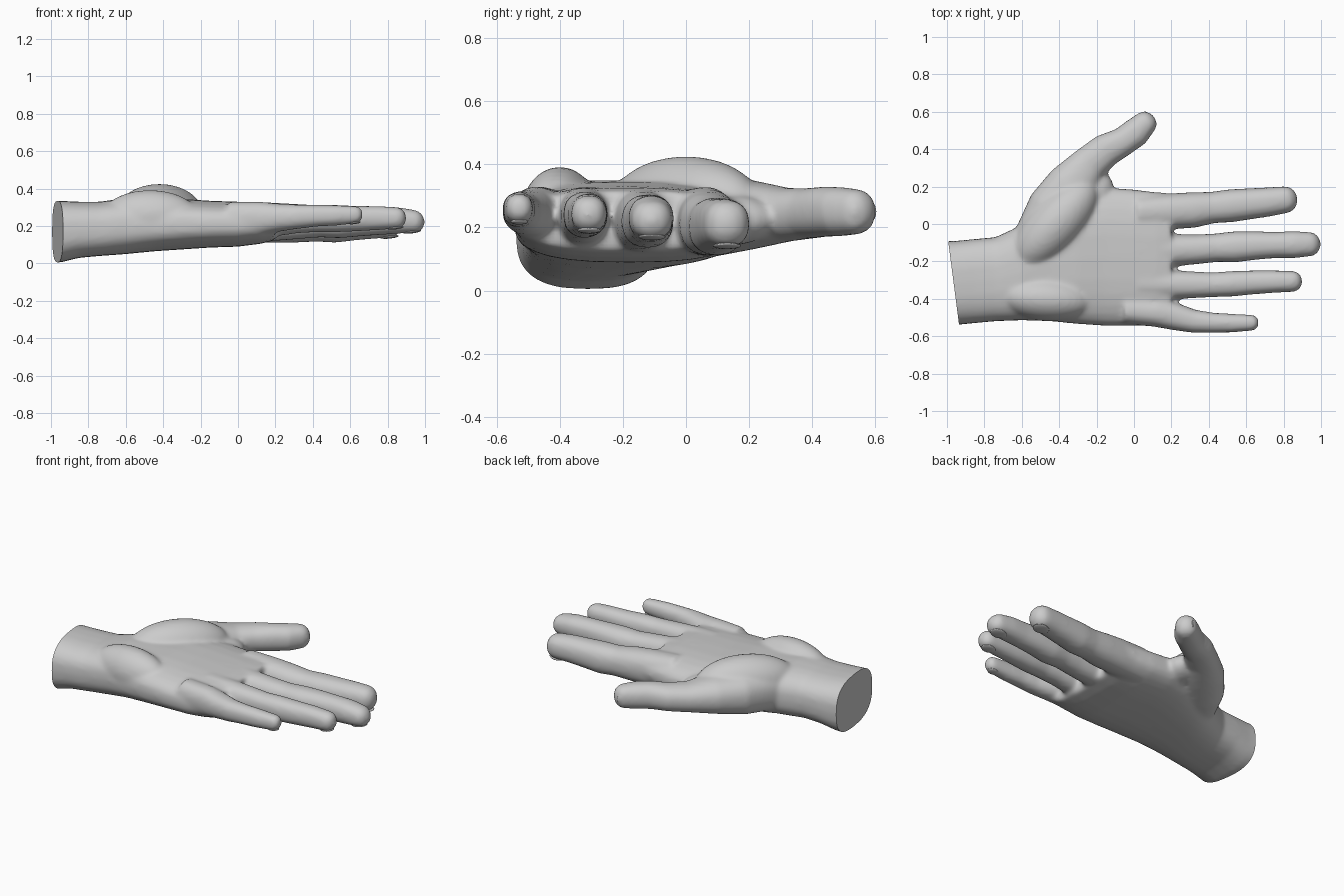
import bpy, bmesh, math
from mathutils import Vector, Matrix

skin = bpy.data.materials.new("grey skin")
skin.diffuse_color = (0.6, 0.6, 0.6, 1)
SIDES = 28


def add_loft(bm, stations, power=2.3, axis=None):
    """Skin superellipse rings: each station is x, y, z, half width, half height."""
    rings = []
    pts = [Vector(s[:3]) for s in stations]
    for i, (p, s) in enumerate(zip(pts, stations)):
        t = axis or pts[min(i + 1, len(pts) - 1)] - pts[max(i - 1, 0)]
        t = Vector((t.x, t.y, 0)).normalized()
        side = Vector((-t.y, t.x, 0))
        ring = []
        for k in range(SIDES):
            a = 2 * math.pi * k / SIDES
            c, d = math.cos(a), math.sin(a)
            u = math.copysign(abs(c) ** (2 / power), c) * s[3]
            v = math.copysign(abs(d) ** (2 / power), d) * s[4]
            ring.append(bm.verts.new(p + side * u + Vector((0, 0, v))))
        rings.append(ring)
    for a, b in zip(rings, rings[1:]):
        for k in range(SIDES):
            n = (k + 1) % SIDES
            bm.faces.new((a[k], a[n], b[n], b[k]))
    bm.faces.new(rings[0][::-1])
    bm.faces.new(rings[-1])


def add_digit(bm, stations):
    """Loft with a rounded tip grown past the last station."""
    a, b = Vector(stations[-2][:3]), Vector(stations[-1][:3])
    d = (b - a).normalized()
    w, h = stations[-1][3:]
    tip = [(*(b + d * w * 0.9 * math.sin(t)), w * math.cos(t), h * math.cos(t))
           for t in (0.35, 0.7, 1.0, 1.25, 1.45)]
    add_loft(bm, list(stations) + tip)


def add_mound(bm, loc, size, turn):
    m = Matrix.Translation(loc) @ Matrix.Rotation(math.radians(turn), 4, 'Z') @ Matrix.Diagonal((*size, 1))
    bmesh.ops.create_uvsphere(bm, u_segments=32, v_segments=20, radius=1, matrix=m)


bm = bmesh.new()

# Wrist and palm
add_loft(bm, [(-1.10, -0.31, 0.17, 0.215, 0.165), (-0.95, -0.315, 0.17, 0.225, 0.165),
              (-0.85, -0.305, 0.18, 0.225, 0.15), (-0.74, -0.295, 0.185, 0.225, 0.145),
              (-0.60, -0.26, 0.20, 0.255, 0.15), (-0.45, -0.215, 0.205, 0.305, 0.14),
              (-0.30, -0.185, 0.21, 0.35, 0.135), (-0.15, -0.175, 0.21, 0.37, 0.125),
              (0.0, -0.18, 0.21, 0.365, 0.12), (0.12, -0.185, 0.215, 0.355, 0.11),
              (0.20, -0.18, 0.22, 0.345, 0.095)], 2.7, Vector((1, 0, 0)))

# Thumb base and heel of the palm
add_mound(bm, (-0.42, 0.0, 0.27), (0.30, 0.145, 0.155), 47)
add_mound(bm, (-0.47, -0.40, 0.25), (0.26, 0.12, 0.142), -4)

# Fingers
index = [(0.02, 0.06, 0.22, 0.09, 0.11), (0.20, 0.068, 0.215, 0.096, 0.105),
         (0.32, 0.075, 0.21, 0.095, 0.098), (0.42, 0.088, 0.205, 0.084, 0.088),
         (0.52, 0.098, 0.203, 0.088, 0.092), (0.62, 0.108, 0.208, 0.083, 0.085),
         (0.72, 0.118, 0.212, 0.078, 0.08), (0.81, 0.13, 0.212, 0.072, 0.075)]
middle = [(0.02, -0.14, 0.225, 0.085, 0.105), (0.22, -0.14, 0.22, 0.085, 0.098),
          (0.34, -0.135, 0.22, 0.079, 0.088), (0.44, -0.127, 0.22, 0.076, 0.08),
          (0.54, -0.122, 0.22, 0.083, 0.085), (0.65, -0.115, 0.225, 0.076, 0.08),
          (0.76, -0.112, 0.228, 0.07, 0.075), (0.86, -0.11, 0.23, 0.072, 0.07),
          (0.94, -0.108, 0.225, 0.065, 0.062)]
ring = [(0.02, -0.32, 0.23, 0.08, 0.10), (0.20, -0.325, 0.235, 0.078, 0.09),
        (0.32, -0.325, 0.24, 0.071, 0.078), (0.42, -0.325, 0.24, 0.066, 0.072),
        (0.52, -0.32, 0.24, 0.068, 0.073), (0.64, -0.312, 0.24, 0.064, 0.068),
        (0.75, -0.308, 0.243, 0.06, 0.064), (0.85, -0.307, 0.243, 0.056, 0.058)]
little = [(-0.05, -0.46, 0.23, 0.075, 0.10), (0.12, -0.475, 0.24, 0.075, 0.09),
          (0.22, -0.495, 0.245, 0.073, 0.075), (0.32, -0.52, 0.25, 0.062, 0.065),
          (0.42, -0.528, 0.255, 0.054, 0.058), (0.52, -0.53, 0.257, 0.05, 0.055),
          (0.63, -0.528, 0.26, 0.043, 0.047)]
thumb = [(-0.55, -0.08, 0.22, 0.10, 0.12), (-0.44, 0.07, 0.23, 0.14, 0.125),
         (-0.33, 0.20, 0.24, 0.14, 0.11), (-0.24, 0.32, 0.24, 0.10, 0.085),
         (-0.15, 0.395, 0.245, 0.09, 0.08), (-0.06, 0.44, 0.25, 0.077, 0.08),
         (0.01, 0.49, 0.25, 0.078, 0.078), (0.06, 0.54, 0.25, 0.065, 0.072)]
for digit in (index, middle, ring, little, thumb):
    add_digit(bm, digit)

# Web between thumb and palm
add_mound(bm, (-0.22, 0.15, 0.225), (0.14, 0.10, 0.08), 60)

bmesh.ops.recalc_face_normals(bm, faces=bm.faces)
mesh = bpy.data.meshes.new("hand")
bm.to_mesh(mesh)
bm.free()
hand = bpy.data.objects.new("hand", mesh)
bpy.context.collection.objects.link(hand)
mesh.materials.append(skin)

# Fuse everything into one soft skin
fuse = hand.modifiers.new("fuse", 'REMESH')
fuse.mode = 'VOXEL'
fuse.voxel_size = 0.012
fuse.use_smooth_shade = True
soft = hand.modifiers.new("soften", 'SMOOTH')
soft.factor = 0.5
soft.iterations = 10
dg = bpy.context.evaluated_depsgraph_get()
fused = bpy.data.meshes.new_from_object(hand.evaluated_get(dg))
hand.modifiers.clear()
hand.data = fused

# Slanted cut at the wrist
bm = bmesh.new()
bm.from_mesh(fused)
cut = bmesh.ops.bisect_plane(bm, geom=bm.verts[:] + bm.edges[:] + bm.faces[:],
                             plane_co=(-0.965, -0.31, 0.17), plane_no=(-1, -0.13, 0),
                             clear_outer=True)
edges = [e for e in cut['geom_cut'] if isinstance(e, bmesh.types.BMEdge)]
for f in bmesh.ops.holes_fill(bm, edges=edges, sides=0)['faces']:
    f.smooth = False
bm.to_mesh(fused)
bm.free()
fused.materials.clear()
fused.materials.append(skin)
bpy.context.view_layer.objects.active = hand
hand.select_set(True)
bpy.ops.object.shade_smooth_by_angle(angle=math.radians(50))


def nail(name, loc, size, along, out):
    """Thin domed plate, long side along the finger, facing outward."""
    z = Vector(out).normalized()
    x = Vector(along)
    x = (x - z * x.dot(z)).normalized()
    rot = Matrix((x, z.cross(x), z)).transposed().to_4x4()
    bm = bmesh.new()
    bmesh.ops.create_uvsphere(bm, u_segments=24, v_segments=12, radius=1,
                              matrix=Matrix.Translation(loc) @ rot @ Matrix.Diagonal((*size, 1)))
    me = bpy.data.meshes.new(name)
    bm.to_mesh(me)
    bm.free()
    me.shade_smooth()
    me.materials.append(skin)
    bpy.context.collection.objects.link(bpy.data.objects.new(name, me))


# Nails on the back of the hand
nail("index_nail", (0.81, 0.13, 0.142), (0.05, 0.045, 0.009), (1, 0.12, 0.1), (0.1, 0, -1))
nail("middle_nail", (0.93, -0.108, 0.17), (0.05, 0.043, 0.009), (1, 0, 0.1), (0.12, 0, -1))
nail("ring_nail", (0.84, -0.307, 0.191), (0.045, 0.037, 0.009), (1, 0, 0.1), (0.1, 0, -1))
nail("little_nail", (0.62, -0.528, 0.218), (0.035, 0.028, 0.008), (1, 0, 0.1), (0.1, 0, -1))
nail("thumb_nail", (0.025, 0.572, 0.25), (0.05, 0.04, 0.009), (0.7, 0.7, 0), (-0.6, 0.8, 0))
